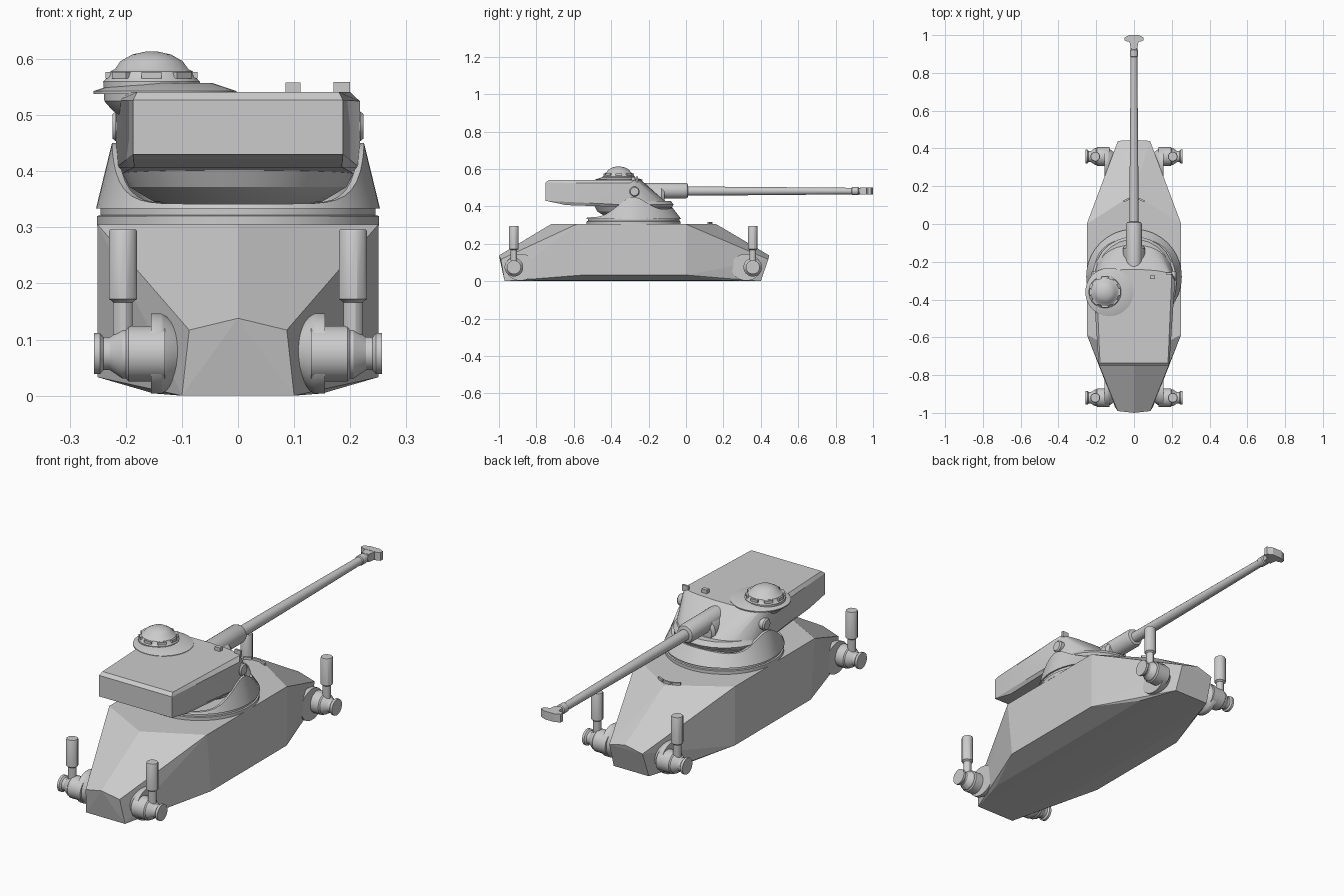
import bpy, bmesh, math
from mathutils import Matrix, Vector

if "Cube" in bpy.data.objects:
    bpy.data.objects.remove(bpy.data.objects["Cube"])


def finish(name, bm, smooth=None):
    bmesh.ops.recalc_face_normals(bm, faces=bm.faces[:])
    me = bpy.data.meshes.new(name)
    bm.to_mesh(me)
    bm.free()
    ob = bpy.data.objects.new(name, me)
    bpy.context.collection.objects.link(ob)
    if smooth:
        bpy.ops.object.select_all(action='DESELECT')
        ob.select_set(True)
        bpy.context.view_layer.objects.active = ob
        bpy.ops.object.shade_smooth_by_angle(angle=math.radians(smooth))
    return ob


def hull(name, pts):
    """Convex solid around a few points, mirrored in x."""
    bm = bmesh.new()
    for x, y, z in pts:
        bm.verts.new((x, y, z))
        if x > 1e-5:
            bm.verts.new((-x, y, z))
    res = bmesh.ops.convex_hull(bm, input=bm.verts[:])
    junk = {v for v in res['geom_interior'] if isinstance(v, bmesh.types.BMVert)}
    bmesh.ops.delete(bm, geom=list(junk), context='VERTS')
    bmesh.ops.dissolve_limit(bm, angle_limit=math.radians(2), verts=bm.verts[:], edges=bm.edges[:])
    return bm


def lathe(name, prof, loc, axis='Z', segs=16, scale=(1, 1, 1), smooth=30):
    """Turn (radius, height) points about an axis; ends are capped."""
    bm = bmesh.new()
    rings = [[bm.verts.new((r * math.cos(2 * math.pi * (i + .5) / segs),
                            r * math.sin(2 * math.pi * (i + .5) / segs), h))
              for i in range(segs)] for r, h in prof]
    for a, b in zip(rings, rings[1:]):
        for i in range(segs):
            j = (i + 1) % segs
            bm.faces.new((a[i], a[j], b[j], b[i]))
    bm.faces.new(rings[0])
    bm.faces.new(rings[-1])
    rot = {'Z': Matrix(), 'X': Matrix.Rotation(math.pi / 2, 4, 'Y'),
           '-X': Matrix.Rotation(-math.pi / 2, 4, 'Y'),
           'Y': Matrix.Rotation(-math.pi / 2, 4, 'X')}[axis]
    bm.transform(Matrix.Translation(loc) @ Matrix.Diagonal((*scale, 1)) @ rot)
    return finish(name, bm, smooth)


def box(name, loc, size, rz=0.0):
    bm = bmesh.new()
    bmesh.ops.create_cube(bm, size=1, matrix=Matrix.Translation(loc) @
                          Matrix.Rotation(rz, 4, 'Z') @ Matrix.Diagonal((*size, 1)))
    return finish(name, bm)


# Faceted hull with pointed deck ends and shallow sloped belly edges
finish('hull', hull('hull', [
    (0, -1, .138), (.087, -.99, .117), (.1, -.97, .004), (.15, -.785, .004),
    (.25, -.555, .033), (.25, -.585, .305), (0, -.72, .306),
    (.25, 0, .033), (.25, 0, .305), (0, .16, .306),
    (0, .445, .138), (.085, .44, .117), (.09, .4, .0), (.1, -.97, 0), (.15, .22, .004)]))

# Turret ring
CY = -.28
lathe('turret_ring', [(.252, .303), (.252, .32), (.246, .322), (.246, .336)], (0, CY, 0), segs=40)

# Yoke: flared collar rising to an ear at each side
bm = bmesh.new()
N = 64
loops = []
for i in range(N):
    t = 2 * math.pi * i / N
    c, s = math.cos(t), math.sin(t)
    front = max(s, 0)
    z = .342 + .05 * front ** .7 * (1 - abs(c) ** 8) + .108 * abs(c) ** 8
    slope = .22 + .5 * front
    top = .25 - (z - .335) * slope
    cross = [(.253, .334), (top, z), (top - .012, z), (top - .02, .334)]
    loops.append([bm.verts.new((r * c, CY + r * s, h)) for r, h in cross])
for i in range(N):
    a, b = loops[i], loops[(i + 1) % N]
    for k in range(4):
        m = (k + 1) % 4
        bm.faces.new((a[k], b[k], b[m], a[m]))
finish('turret_yoke', bm, 30)

# Upper turret: rounded front, tapering rear bustle
arc = [(.208 * math.cos(a), CY + .208 * math.sin(a), .395)
       for a in (math.pi / 2 * k / 10 for k in range(11))]
roof = [(.2 * math.cos(a), -.275 + .035 * math.sin(a), .541)
        for a in (math.pi / 2 * k / 10 for k in range(11))]
finish('upper_turret', hull('upper_turret', arc + roof + [
    (.18, -.735, .541), (.187, -.75, .527), (.187, -.75, .43), (.185, -.64, .407),
    (.217, -.3, .525), (.217, -.3, .407)]), 25)
lathe('turret_basin', [(.1, .336), (.15, .345), (.195, .372), (.215, .41), (.2, .43)],
      (0, CY, 0), segs=24)

# Trunnion bosses
for sx, ax in ((1, 'X'), (-1, '-X')):
    lathe('trunnion_boss', [(.027, 0), (.027, .024), (.022, .03)],
          (sx * .194, -.275, .48), ax)

# Gun: mantlet, sleeve, barrel and muzzle brake
lathe('mantlet_lip', [(.04, -.1), (.058, -.06), (.06, .02), (.05, .035)], (0, -.15, .452), 'Y', 20)
lathe('gun_sleeve', [(.043, -.26), (.043, -.005), (.038, .008), (.026, .012)], (0, 0, .484), 'Y', 20)
lathe('gun_barrel', [(.025, 0), (.023, .3), (.018, .87), (.018, .885), (.022, .888),
                     (.022, .92), (.018, .925), (.018, .975)], (0, 0, .482), 'Y', 16)
finish('muzzle_brake', hull('muzzle_brake', [
    (.018, .93, z) for z in (.464, .5)] + [(.024, .968, z) for z in (.464, .5)]))
finish('muzzle_baffle', hull('muzzle_baffle', [
    (x, y, z) for z in (.463, .501)
    for x, y in ((.035, .965), (.05, .972), (.05, .988), (.025, 1.0))]))

# Cupola: low cone base, overhanging tub, dome and vision blocks
CX, CUY = -.154, -.36
lathe('cupola_base', [(.128, .538), (.128, .543), (.085, .557)], (-.13, CUY, 0), segs=32)
lathe('cupola_tub', [(.05, .495), (.07, .508), (.085, .525), (.087, .56), (.078, .568),
                     (.074, .578), (.066, .582), (.056, .596), (.035, .608), (.012, .613)],
      (CX, CUY, 0), segs=24)
for k in range(8):
    a = math.pi / 4 * k
    box('vision_block', (CX + .074 * math.cos(a), CUY + .074 * math.sin(a), .571),
        (.016, .036, .012), a)

# Roof fittings and deck splash guard
box('roof_vent', (.098, -.282, .548), (.027, .018, .02))
box('roof_sight', (.185, -.262, .545), (.03, .01, .028))
for x, y, r in ((0, .138, 0), (-.04, .127, .45), (.04, .127, -.45)):
    box('splash_guard', (x, y, .308), (.036, .009, .018), r)

# Suspension units at the four corners
for y, inward in ((-.92, 1), (.357, -1)):
    for sx, ax in ((1, 'X'), (-1, '-X')):
        lathe('arm_plate', [(.035, .085), (.055, .11), (.07, .133), (.072, .137), (.072, .155)],
              (0, y + inward * .035, .075), ax, 24, (1, 1.12, 1))
        lathe('wheel_hub', [(.05, .13), (.05, .195), (.045, .2), (.045, .206), (.03, .228),
                            (.03, .24), (.037, .246), (.037, .257)],
              (sx * .0, y, .075), ax, 20)
        lathe('damper', [(.018, .09), (.018, .166), (.022, .17), (.026, .172),
                         (.026, .292), (.024, .296)], (sx * .205, y, 0), 'Z', 12)
